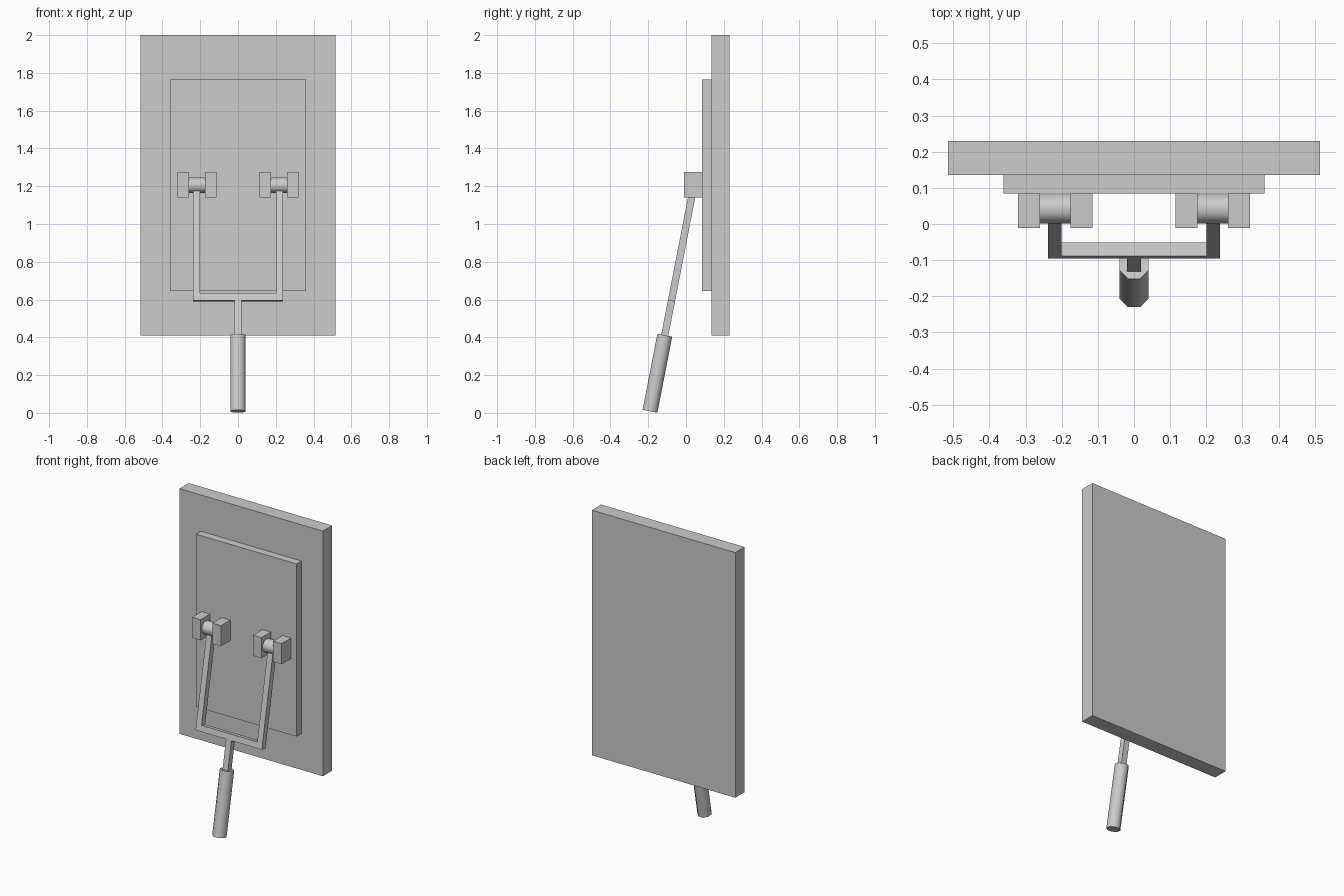
import bpy, bmesh, math
from mathutils import Matrix, Vector

cube = bpy.data.objects.get("Cube")
if cube:
    bpy.data.objects.remove(cube, do_unlink=True)

gray = bpy.data.materials.new("light_gray")
gray.use_nodes = True
COLOR = (0.6, 0.6, 0.6, 1)
gray.diffuse_color = COLOR
gray.node_tree.nodes["Principled BSDF"].inputs["Base Color"].default_value = COLOR

# Frame of the swinging fork: origin at the hinge axis, -z runs down the handle
HINGE = Vector((0, 0.042, 1.205))
SWING = Matrix.Translation(HINGE) @ Matrix.Rotation(math.radians(-11), 4, 'X')


def finish(name, bm, matrix=None, smooth=False):
    if matrix:
        bm.transform(matrix)
    bmesh.ops.recalc_face_normals(bm, faces=bm.faces)
    mesh = bpy.data.meshes.new(name)
    bm.to_mesh(mesh)
    bm.free()
    mesh.materials.append(gray)
    obj = bpy.data.objects.new(name, mesh)
    bpy.context.collection.objects.link(obj)
    if smooth:
        bpy.ops.object.select_all(action='DESELECT')
        obj.select_set(True)
        bpy.context.view_layer.objects.active = obj
        bpy.ops.object.shade_smooth_by_angle(angle=math.radians(50))
    return obj


def box(name, x, y, z, matrix=None):
    bm = bmesh.new()
    bmesh.ops.create_cube(bm, size=1)
    for v in bm.verts:
        v.co = [lo + (c + 0.5) * (hi - lo) for c, (lo, hi) in zip(v.co, (x, y, z))]
    return finish(name, bm, matrix)


def octagon_bar(name, apothem, length, matrix):
    bm = bmesh.new()
    radius = apothem / math.cos(math.pi / 8)
    bmesh.ops.create_cone(bm, cap_ends=True, segments=8, radius1=radius, radius2=radius,
                          depth=length, matrix=Matrix.Rotation(math.pi / 8, 4, 'Z'))
    return finish(name, bm, matrix, smooth=True)


# Panel and its mounting plate
box("main_panel", (-0.515, 0.515), (0.135, 0.23), (0.41, 2))
box("mounting_plate", (-0.361, 0.361), (0.085, 0.135), (0.645, 1.765))

# Hinge brackets and barrels on both sides
for side, s in (("left", 1), ("right", -1)):
    for place, inner in (("inner", 0.115), ("outer", 0.26)):
        box(f"{side}_{place}_bracket", sorted((s * inner, s * (inner + 0.061))),
            (-0.011, 0.085), (1.14, 1.274))
    octagon_bar(f"{side}_hinge_barrel", 0.04, 0.086,
                Matrix.Translation((s * 0.218, HINGE.y, HINGE.z)) @ Matrix.Rotation(math.pi / 2, 4, 'Y'))

# U-shaped fork: half outline mirrored, then extruded
T = 0.019
half = [(0.238, -0.624), (0.238, -0.02), (0.2, -0.02), (0.2, -0.586)]
outline = half + [(-x, z) for x, z in reversed(half)]
bm = bmesh.new()
face = bm.faces.new([bm.verts.new((x, -T, z)) for x, z in outline])
ext = bmesh.ops.extrude_face_region(bm, geom=[face])
bmesh.ops.translate(bm, vec=(0, 2 * T, 0),
                    verts=[g for g in ext["geom"] if isinstance(g, bmesh.types.BMVert)])
finish("swing_fork", bm, SWING)

# Stem and grip
box("handle_stem", (-T, T), (-T, T), (-0.82, -0.624), SWING)
octagon_bar("handle_grip", 0.04, 0.41, SWING @ Matrix.Translation((0, 0, -1.014)))
